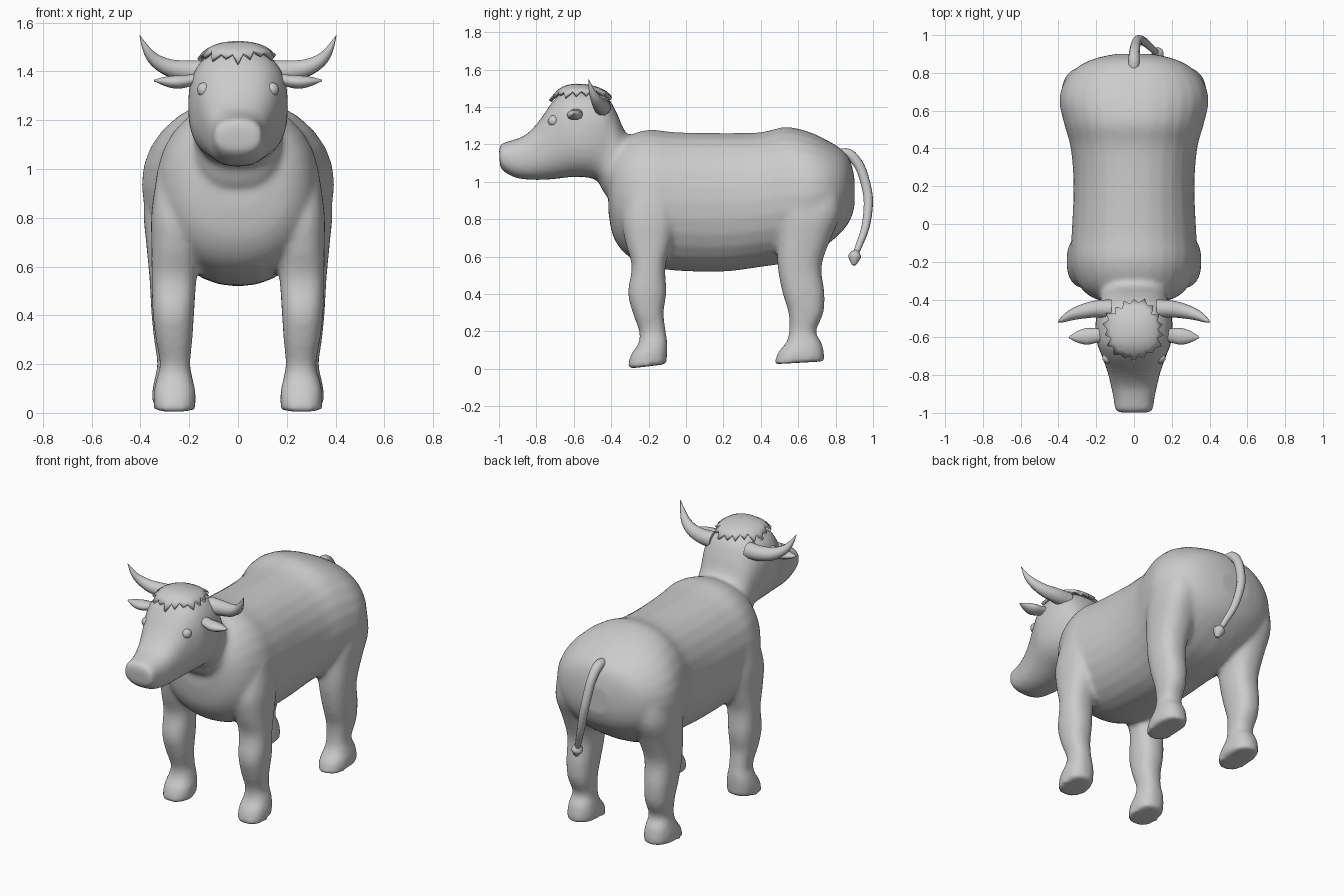
import bpy, bmesh, math, random
from mathutils import Vector

if "Cube" in bpy.data.objects:
    bpy.data.objects.remove(bpy.data.objects["Cube"])

random.seed(4)


def smooth_path(rows, steps=4):
    """Catmull-Rom interpolation of number tuples."""
    out = []
    for i in range(len(rows) - 1):
        a, b, c, d = (rows[max(i - 1, 0)], rows[i], rows[i + 1], rows[min(i + 2, len(rows) - 1)])
        for s in range(steps):
            t = s / steps
            out.append(tuple(0.5 * (2 * q + (r - p) * t + (2 * p - 5 * q + 4 * r - u) * t * t
                                    + (3 * q - p - 3 * r + u) * t ** 3)
                             for p, q, r, u in zip(a, b, c, d)))
    return out + [rows[-1]]


def loft(bm, rows, power, cx=None, side=1, n=28):
    """Rows: (y1, z1, y2, z2, half width[, centre x]) - opposite section ends in the side view."""
    rings = []
    for row in smooth_path(rows):
        y1, z1, y2, z2, hw = row[:5]
        x0 = row[5] if len(row) > 5 else 0
        ring = []
        for k in range(n):
            a = 2 * math.pi * k / n
            c, s = (math.copysign(abs(f) ** (2 / power), f) for f in (math.cos(a), math.sin(a)))
            ring.append(bm.verts.new((side * (x0 + hw * c),
                                      (y1 + y2) / 2 + s * (y1 - y2) / 2,
                                      (z1 + z2) / 2 + s * (z1 - z2) / 2)))
        rings.append(ring)
    for r, q in zip(rings, rings[1:]):
        for k in range(n):
            bm.faces.new((r[k], r[(k + 1) % n], q[(k + 1) % n], q[k]))
    bm.faces.new(rings[0])
    bm.faces.new(rings[-1])


def make_object(name, bm, smooth=True):
    bmesh.ops.recalc_face_normals(bm, faces=bm.faces)
    mesh = bpy.data.meshes.new(name)
    bm.to_mesh(mesh)
    bm.free()
    for p in mesh.polygons:
        p.use_smooth = smooth
    ob = bpy.data.objects.new(name, mesh)
    bpy.context.collection.objects.link(ob)
    return ob


def tube(name, points, side=1):
    """Tapered round tube through (x, y, z, radius) points."""
    cu = bpy.data.curves.new(name, 'CURVE')
    cu.dimensions = '3D'
    cu.bevel_depth = 1
    cu.bevel_resolution = 3
    cu.use_fill_caps = True
    pts = smooth_path(points)
    sp = cu.splines.new('POLY')
    sp.points.add(len(pts) - 1)
    for p, (x, y, z, r) in zip(sp.points, pts):
        p.co = (side * x, y, z, 1)
        p.radius = max(r, 0.001)
    sp.use_smooth = True
    ob = bpy.data.objects.new(name, cu)
    bpy.context.collection.objects.link(ob)
    return ob


# Torso: top and bottom of each section, front to back
torso = [(y, t, y, b, w) for y, t, b, w in (
    (-.415, 1.10, .84, .12), (-.39, 1.17, .71, .22), (-.32, 1.24, .61, .295),
    (-.20, 1.278, .55, .335), (-.05, 1.265, .525, .33), (.2, 1.26, .52, .32),
    (.4, 1.265, .545, .335), (.53, 1.293, .565, .37), (.65, 1.27, .60, .395),
    (.75, 1.225, .66, .37), (.83, 1.175, .73, .30), (.875, 1.12, .79, .21),
    (.90, 1.03, .86, .10))]

# Head and neck: muzzle to tilted neck sections
head = [(-1.0, 1.175, -.995, 1.09, .08), (-.985, 1.205, -.98, 1.06, .10),
        (-.93, 1.222, -.92, 1.025, .108), (-.86, 1.25, -.86, 1.013, .122),
        (-.79, 1.32, -.78, 1.01, .14), (-.70, 1.445, -.70, 1.015, .17),
        (-.63, 1.49, -.62, 1.025, .198), (-.52, 1.49, -.56, 1.025, .205),
        (-.42, 1.45, -.51, 1.02, .195), (-.37, 1.37, -.47, 1.0, .18),
        (-.31, 1.25, -.43, .93, .18), (-.18, 1.22, -.34, .85, .19)]

# Legs: front and back edge of each level, half width, centre x
front_leg = [(-.28, 1.0, -.08, 1.0, .08, .25), (-.34, .82, -.05, .82, .105, .25),
             (-.325, .68, -.075, .68, .10, .255), (-.29, .55, -.11, .55, .092, .262),
             (-.31, .41, -.105, .41, .085, .265), (-.285, .30, -.12, .30, .075, .262),
             (-.25, .2, -.108, .2, .062, .258), (-.255, .135, -.10, .14, .075, .26),
             (-.295, .075, -.10, .09, .086, .26), (-.315, .0, -.105, .025, .085, .26)]
hind_leg = [(.53, 1.02, .82, 1.02, .10, .26), (.50, .84, .83, .84, .125, .262),
            (.49, .70, .775, .70, .112, .265), (.49, .55, .725, .55, .095, .268),
            (.515, .41, .74, .41, .085, .27), (.548, .30, .735, .30, .076, .268),
            (.552, .2, .695, .2, .066, .265), (.535, .14, .725, .14, .076, .266),
            (.49, .085, .738, .085, .086, .266), (.472, .025, .738, .04, .085, .266)]

# Skin: all main masses fused and blended
bm = bmesh.new()
loft(bm, torso, 2.15)
loft(bm, head, 2.5)
for side in (1, -1):
    loft(bm, front_leg, 2.4, side=side)
    loft(bm, hind_leg, 2.4, side=side)
body = make_object("body", bm)
fuse = body.modifiers.new("fuse", 'REMESH')
fuse.mode = 'VOXEL'
fuse.voxel_size = 0.015
fuse.use_smooth_shade = True
blend = body.modifiers.new("blend", 'SMOOTH')
blend.factor = 0.5
blend.iterations = 6

# Horns, ears, eyes
for side, tag in ((1, "right"), (-1, "left")):
    tube(tag + "_horn", [(.12, -.45, 1.40, .05), (.2, -.45, 1.402, .045), (.28, -.465, 1.415, .037),
                         (.34, -.485, 1.447, .027), (.375, -.505, 1.49, .016),
                         (.403, -.52, 1.548, .001)], side)
    ear = tube(tag + "_ear", [(.15, -.585, 0.02, .035), (.2, -.59, 0.005, .038), (.25, -.595, -.005, .044),
                              (.30, -.598, 0, .03), (.345, -.60, 0.005, .004)], side)
    ear.location.z = 1.36
    ear.scale.z = 0.65
    bm = bmesh.new()
    bmesh.ops.create_uvsphere(bm, u_segments=16, v_segments=10, radius=.03)
    eye = make_object(tag + "_eye", bm)
    eye.location = (side * .138, -.708, 1.325)

# Tail with a small flared brush
tube("tail", [(0, .80, 1.14, .03), (0, .87, 1.148, .03), (.005, .93, 1.08, .027), (.015, .965, .97, .026),
              (.03, .975, .88, .025), (.06, .96, .76, .022), (.10, .925, .66, .018), (.12, .905, .61, .016)])
tube("tail_brush", [(.115, .91, .63, .016), (.123, .903, .605, .034), (.13, .90, .58, .026),
                    (.135, .898, .555, .01)])

# Forelock: ragged sheet draped over the crown
bm = bmesh.new()
spokes, rings = 36, 5
grid = []
edge = [random.uniform(.98, 1.12) if k % 2 else random.uniform(.78, .95) for k in range(spokes)]
centre = bm.verts.new((0, -.56, 1.7))
for r in range(1, rings + 1):
    f = r / rings
    grid.append([])
    for k in range(spokes):
        a = 2 * math.pi * k / spokes
        e = 1 + (edge[k] - 1) * f ** 3
        grid[-1].append(bm.verts.new((.15 * f * e * math.cos(a), -.56 + .155 * f * e * math.sin(a), 1.7)))
for k in range(spokes):
    j = (k + 1) % spokes
    bm.faces.new((centre, grid[0][k], grid[0][j]))
    for p, q in zip(grid, grid[1:]):
        bm.faces.new((p[k], q[k], q[j], p[j]))
hair = make_object("forelock", bm)
drape = hair.modifiers.new("drape", 'SHRINKWRAP')
drape.target = body
drape.wrap_method = 'PROJECT'
drape.use_project_z = True
drape.use_positive_direction = False
drape.use_negative_direction = True
drape.offset = 0.022
thick = hair.modifiers.new("thick", 'SOLIDIFY')
thick.thickness = 0.018
thick.offset = 0
